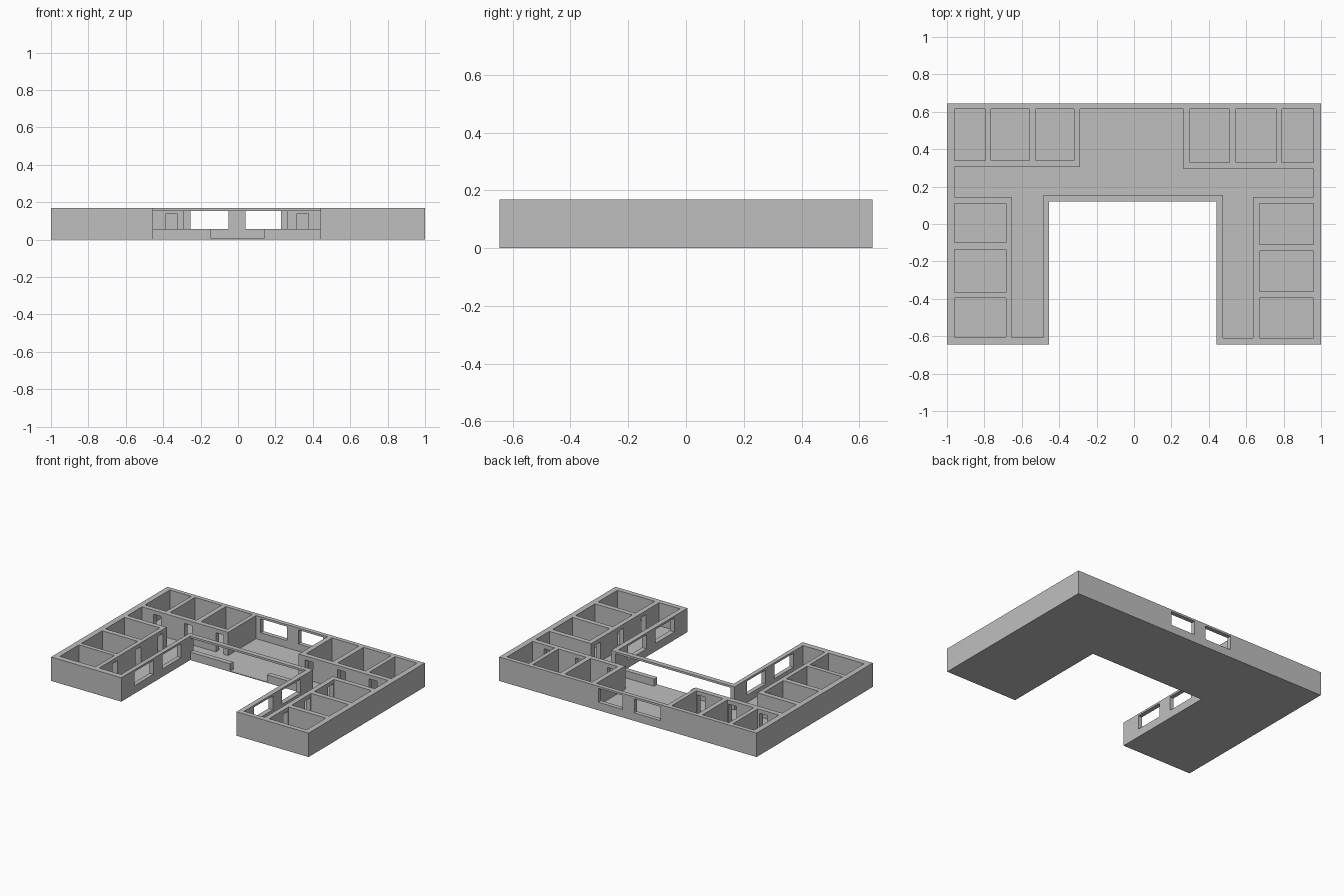
import bpy, bmesh

if "Cube" in bpy.data.objects:
    bpy.data.objects.remove(bpy.data.objects["Cube"])

FLOOR, TOP = 0.005, 0.168
SILL, HEAD, DOOR_HEAD = 0.056, 0.154, 0.14
BACK, FRONT = 0.645, -0.645
CX0, CX1, CY = -0.455, 0.44, 0.12      # courtyard edges

grey = bpy.data.materials.new("light_grey")
grey.diffuse_color = (0.52, 0.52, 0.52, 1)
grey.use_nodes = True
grey.node_tree.nodes["Principled BSDF"].inputs["Base Color"].default_value = grey.diffuse_color


def inside(p, b):
    return all(b[i] < p[i] < b[i + 3] for i in range(3))


def carve(name, solids, voids):
    """Closed skin of the union of solid boxes minus void boxes."""
    ax = []
    for i in range(3):
        lo, hi = min(s[i] for s in solids), max(s[i + 3] for s in solids)
        vals = {round(b[k], 4) for b in solids + voids for k in (i, i + 3)}
        ax.append(sorted(v for v in vals if lo - 1e-5 <= v <= hi + 1e-5))
    n = [len(a) - 1 for a in ax]
    full = set()
    for i in range(n[0]):
        for j in range(n[1]):
            for k in range(n[2]):
                p = [(a[q] + a[q + 1]) / 2 for a, q in zip(ax, (i, j, k))]
                if any(inside(p, s) for s in solids) and not any(inside(p, v) for v in voids):
                    full.add((i, j, k))
    bm = bmesh.new()
    verts = {}

    def vert(key):
        if key not in verts:
            verts[key] = bm.verts.new([ax[d][key[d]] for d in range(3)])
        return verts[key]

    for c in full:
        for d in range(3):
            u, w = (d + 1) % 3, (d + 2) % 3
            for side in (0, 1):
                nb = list(c)
                nb[d] += 1 if side else -1
                if tuple(nb) in full:
                    continue
                loop = []
                for a, b in ((0, 0), (1, 0), (1, 1), (0, 1)):
                    q = list(c)
                    q[d] += side
                    q[u] += a
                    q[w] += b
                    loop.append(vert(tuple(q)))
                bm.faces.new(loop if side else loop[::-1])
    me = bpy.data.meshes.new(name)
    bm.to_mesh(me)
    bm.free()
    me.materials.append(grey)
    ob = bpy.data.objects.new(name, me)
    bpy.context.collection.objects.link(ob)
    return ob


def u_plan(z0, z1):
    return [(-1, CY, z0, 1, BACK, z1),
            (-1, FRONT, z0, CX0, CY + 0.01, z1),
            (CX1, FRONT, z0, 1, CY + 0.01, z1)]


voids = []


def space(x0, x1, y0, y1):
    voids.append((x0, y0, FLOOR - 0.01, x1, y1, TOP + 0.01))


def opening(x0, x1, y0, y1, z0, z1):
    voids.append((x0, y0, z0, x1, y1, z1))


# rooms along the back, each with a door to the corridor
for x0, x1, d0 in ((-0.96, -0.795, -0.87), (-0.765, -0.56, -0.63), (-0.525, -0.32, -0.385)):
    space(x0, x1, 0.34, 0.615)
    opening(d0, d0 + 0.06, 0.30, 0.345, FLOOR - 0.01, DOOR_HEAD)
for x0, x1, d0 in ((0.30, 0.51, 0.315), (0.545, 0.76, 0.565), (0.79, 0.96, 0.81)):
    space(x0, x1, 0.33, 0.615)
    opening(d0, d0 + 0.063, 0.29, 0.335, FLOOR - 0.01, DOOR_HEAD)

# rooms in the two wings, each with a door
for y0, y1 in ((-0.10, 0.11), (-0.365, -0.135), (-0.605, -0.395)):
    space(-0.96, -0.685, y0, y1)
    opening(-0.69, -0.65, y1 - 0.065, y1 - 0.005, FLOOR - 0.01, DOOR_HEAD)
for y0, y1 in ((-0.11, 0.11), (-0.36, -0.145), (-0.61, -0.395)):
    space(0.67, 0.96, y0, y1)
    opening(0.63, 0.675, y1 - 0.07, y1 - 0.007, FLOOR - 0.01, DOOR_HEAD)

# corridors and central hall
space(-0.96, -0.485, 0.145, 0.305)
space(0.475, 0.96, 0.145, 0.295)
space(-0.50, 0.0, 0.155, 0.305)
space(-0.01, 0.48, 0.155, 0.295)
space(-0.29, 0.265, 0.25, 0.615)
space(-0.655, -0.485, -0.605, 0.20)
space(0.475, 0.635, -0.61, 0.20)

# windows in the back wall and the wing walls
for x0, x1 in ((-0.255, -0.05), (0.04, 0.23)):
    opening(x0, x1, 0.61, 0.66, SILL, HEAD)
for y0, y1 in ((-0.50, -0.29), (-0.19, 0.017)):
    opening(-0.49, -0.45, y0, y1, SILL, HEAD)
    opening(0.435, 0.48, y0, y1, SILL, HEAD)

# open courtyard front: low walls, entrance gap and thin beam above
opening(CX0, CX1, 0.11, 0.16, SILL, HEAD)
opening(-0.145, 0.14, 0.11, 0.16, FLOOR - 0.01, HEAD)

carve("walls", u_plan(FLOOR, TOP), voids)
carve("floor_slab", u_plan(0, FLOOR), [])
